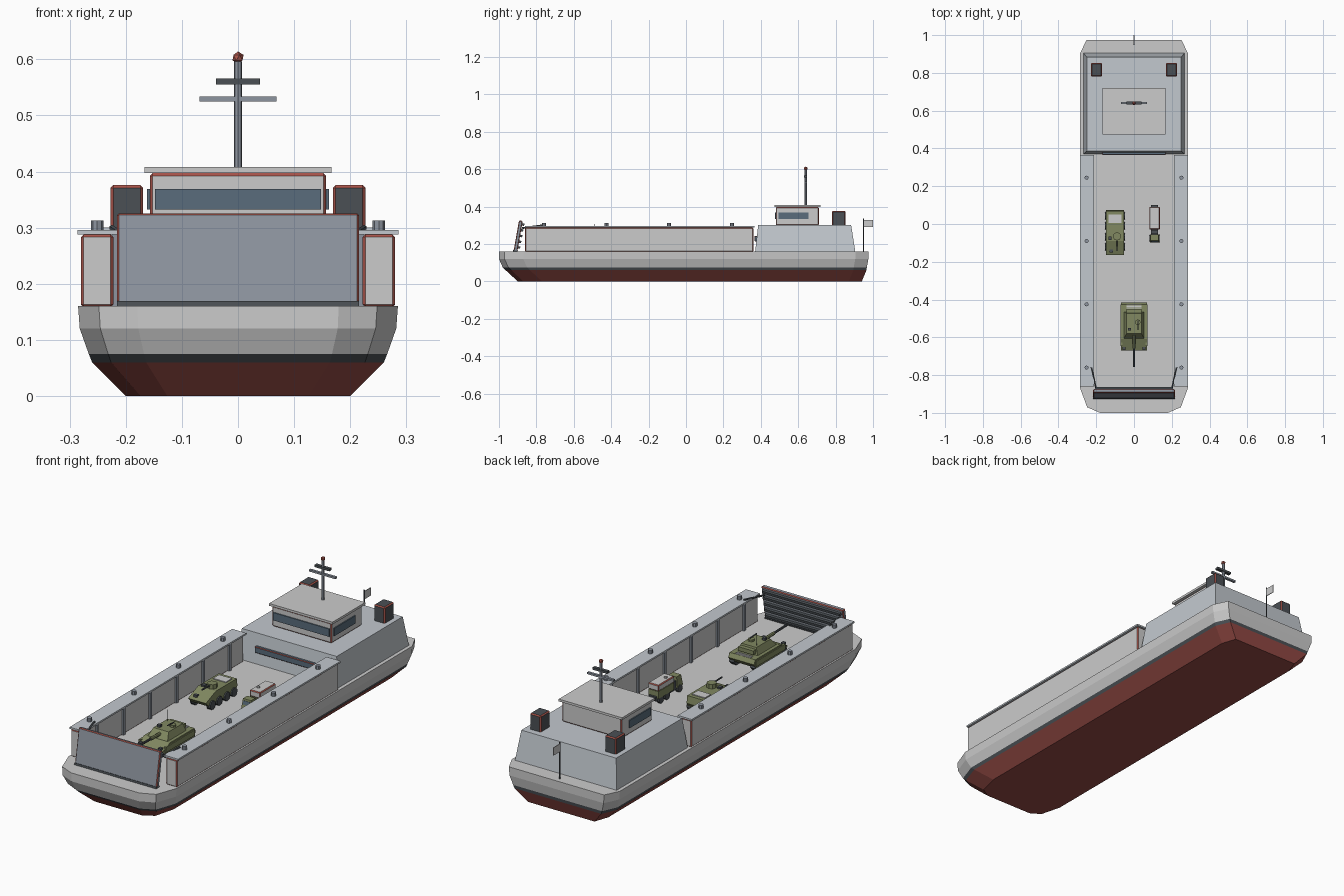
import bpy, bmesh
from math import pi, radians
from mathutils import Vector

if "Cube" in bpy.data.objects:
    bpy.data.objects.remove(bpy.data.objects["Cube"])


def material(name, r, g, b):
    m = bpy.data.materials.new(name)
    m.diffuse_color = (r, g, b, 1)
    m.use_nodes = True
    m.node_tree.nodes["Principled BSDF"].inputs["Base Color"].default_value = m.diffuse_color
    return m


GREY = material("light_grey", .60, .60, .60)
STEEL = material("steel", .54, .58, .62)
SLATE = material("slate", .27, .30, .35)
DARK = material("dark", .07, .08, .09)
GLASS = material("glass", .10, .15, .20)
RED = material("red", .40, .09, .07)
HULL_RED = material("hull_red", .30, .07, .06)
OLIVE = material("olive", .22, .25, .12)


def make(name, verts, faces, mats, bevel=0.0):
    me = bpy.data.meshes.new(name)
    bm = bmesh.new()
    vs = [bm.verts.new(v) for v in verts]
    for f in faces:
        bm.faces.new([vs[i] for i in f])
    bmesh.ops.recalc_face_normals(bm, faces=bm.faces)
    bm.to_mesh(me)
    bm.free()
    ob = bpy.data.objects.new(name, me)
    bpy.context.collection.objects.link(ob)
    for m in mats:
        me.materials.append(m)
    if bevel:
        mod = ob.modifiers.new("edge", 'BEVEL')
        mod.width = bevel
        mod.segments = 1
        mod.material = len(mats) - 1
    return ob


def box(name, x, y, z, mat, edge=None, bevel=0.0, inset=(0, 0, 0)):
    """Box from ranges; inset = top shrink in x, at the front, at the back."""
    ix, f, b = inset
    v = [(x[0], y[0], z[0]), (x[1], y[0], z[0]), (x[1], y[1], z[0]), (x[0], y[1], z[0]),
         (x[0] + ix, y[0] + f, z[1]), (x[1] - ix, y[0] + f, z[1]),
         (x[1] - ix, y[1] - b, z[1]), (x[0] + ix, y[1] - b, z[1])]
    faces = [(0, 1, 2, 3), (4, 5, 6, 7)] + [(i, (i + 1) % 4, (i + 1) % 4 + 4, i + 4) for i in range(4)]
    return make(name, v, faces, [mat, edge] if edge else [mat], bevel)


def prism(name, x, profile, mat):
    """(y, z) profile extruded across x."""
    n = len(profile)
    v = [(xx, y, z) for xx in x for y, z in profile]
    faces = [tuple(range(n)), tuple(range(n, 2 * n))]
    faces += [(i, (i + 1) % n, (i + 1) % n + n, i + n) for i in range(n)]
    return make(name, v, faces, [mat])


def rod(name, a, b, r, mat, sides=8):
    a, b = Vector(a), Vector(b)
    bpy.ops.mesh.primitive_cylinder_add(vertices=sides, radius=r, depth=(b - a).length, location=(a + b) / 2)
    ob = bpy.context.object
    ob.name = name
    ob.rotation_euler = (b - a).to_track_quat('Z', 'Y').to_euler()
    ob.data.materials.append(mat)
    return ob


def wheel(name, x, y, z, r, w):
    return rod(name, (x - w / 2, y, z), (x + w / 2, y, z), r, DARK, 10)


# Hull: stacked plan outlines (z, half width, bow y, stern y)
levels = [(0, .20, -.90, .94), (.06, .26, -.965, .965), (.075, .266, -.98, .967),
          (.12, .282, -1, .975), (.16, .285, -1, .975)]
verts = []
for z, w, bow, stern in levels:
    half = [(w * .63, bow), (w * .87, bow + .03), (w, bow + .13), (w, stern - .07), (w * .88, stern)]
    verts += [(px, py, z) for px, py in half] + [(-px, py, z) for px, py in reversed(half)]
n = 10
faces = [tuple(range(n)), tuple(range(4 * n, 5 * n))]
for k in range(4):
    faces += [(k * n + i, k * n + (i + 1) % n, (k + 1) * n + (i + 1) % n, (k + 1) * n + i) for i in range(n)]
hull = make("hull", verts, faces, [GREY, DARK, HULL_RED])
for p in hull.data.polygons:
    zc = p.center.z
    p.material_index = 2 if zc < .06 else 1 if zc < .076 else 0

# Side walls with caps, ribs, bollards and ramp stays
for s in (-1, 1):
    def span(a, b):
        return sorted((s * a, s * b))
    box("side_wall", span(.222, .28), (-.86, .36), (.158, .288), GREY, RED, .005)
    box("wall_cap", span(.212, .286), (-.86, .365), (.288, .296), STEEL)
    for i in range(6):
        y = -.75 + i * .2
        box("wall_rib", span(.214, .224), (y - .007, y + .007), (.16, .288), SLATE)
    for y in (-.76, -.425, -.09, .245):
        rod("bollard", (s * .251, y, .295), (s * .251, y, .313), .011, SLATE)
    rod("ramp_stay", (s * .20, -.875, .285), (s * .225, -.76, .30), .005, DARK, 6)

# Bow ramp, leaning back, with cross ribs on the inside
ramp_parts = [box("bow_ramp", (-.216, .216), (-.01, .01), (0, .167), SLATE, RED, .004)]
for i in range(5):
    z = .018 + i * .031
    ramp_parts.append(box("ramp_rib", (-.205, .205), (.01, .022), (z, z + .012), DARK))
ramp_parts.append(box("ramp_hinge", (-.216, .216), (-.013, .012), (-.002, .007), DARK))
for ob in ramp_parts:
    ob.location = (0, -.912, .16)
    ob.rotation_euler.x = radians(-10)

# Superstructure and wheelhouse
box("superstructure", (-.268, .268), (.37, .905), (.16, .30), STEEL, inset=(.018, .016, .022))
box("lower_window", (-.17, .17), (.366, .385), (.213, .243), GLASS, RED, .003)
box("wheelhouse", (-.157, .157), (.48, .71), (.30, .397), GREY, RED, .005)
box("wheelhouse_roof", (-.167, .167), (.473, .72), (.397, .408), GREY)
box("front_window", (-.148, .148), (.475, .49), (.332, .369), GLASS)
for s in (-1, 1):
    box("side_window", sorted((s * .15, s * .162)), (.495, .655), (.332, .369), GLASS)
    box("funnel", sorted((s * .169, s * .227)), (.78, .853), (.295, .376), DARK, RED, .005)

# Mast
rod("mast", (0, .64, .405), (0, .64, .596), .007, SLATE)
box("lower_yard", (-.069, .069), (.634, .646), (.525, .534), SLATE)
box("upper_yard", (-.039, .039), (.632, .648), (.555, .566), DARK)
bpy.ops.mesh.primitive_ico_sphere_add(subdivisions=1, radius=.011, location=(0, .64, .603))
bpy.context.object.name = "mast_light"
bpy.context.object.data.materials.append(RED)

# Stern flag
rod("flag_pole", (0, .95, .16), (0, .95, .335), .003, DARK, 6)
box("flag", (-.0015, .0015), (.95, 1.0), (.29, .328), GREY)

# Tank
prism("tank_hull", (-.068, .068), [(-.67, .195), (-.64, .18), (-.43, .18), (-.415, .2), (-.425, .22), (-.61, .22)], OLIVE)
for s in (-1, 1):
    prism("tank_track", sorted((s * .042, s * .068)),
          [(-.665, .185), (-.64, .16), (-.44, .16), (-.42, .18), (-.43, .2), (-.65, .2)], DARK)
    box("track_skirt", sorted((s * .062, s * .072)), (-.645, -.425), (.187, .213), OLIVE)
    box("tank_headlight", sorted((s * .045, s * .06)), (-.668, -.65), (.2, .211), DARK)
box("turret", (-.052, .052), (-.605, -.465), (.22, .253), OLIVE, inset=(.012, .025, .008))
box("turret_bin", (-.04, .04), (-.47, -.45), (.226, .245), OLIVE)
for i in range(3):
    box("engine_louver", (-.04, .04), (-.447 + i * .008, -.442 + i * .008), (.219, .223), GREY)
rod("tank_gun", (0, -.59, .237), (0, -.757, .241), .0055, DARK)
rod("gun_sleeve", (0, -.59, .237), (0, -.66, .2388), .008, OLIVE)
rod("tank_hatch", (.02, -.52, .25), (.02, -.52, .262), .015, OLIVE)
rod("roof_gun", (.02, -.51, .268), (.02, -.56, .270), .003, DARK, 6)
box("tank_sight", (-.032, -.016), (-.565, -.55), (.25, .264), DARK)
rod("antenna", (-.03, -.49, .25), (-.03, -.49, .306), .0012, DARK, 5)

# Eight-wheeled carrier
prism("carrier_hull", (-.148, -.054),
      [(-.165, .205), (-.14, .18), (.06, .18), (.073, .2), (.068, .235), (-.09, .235)], OLIVE)
for y in (-.12, -.067, -.01, .043):
    for x in (-.144, -.058):
        wheel("carrier_wheel", x, y, .181, .021, .02)
box("carrier_rear_hatch", (-.135, -.067), (.005, .05), (.235, .239), GREY)
rod("carrier_turret", (-.09, -.065, .234), (-.09, -.065, .256), .022, OLIVE)
rod("carrier_gun", (-.09, -.075, .25), (-.09, -.142, .252), .004, DARK, 6)
box("carrier_hatch", (-.135, -.118), (-.085, -.065), (.235, .243), DARK)
box("carrier_vision_block", (-.13, -.112), (-.15, -.135), (.205, .222), DARK)

# Truck
box("truck_chassis", (.09, .128), (-.095, .095), (.178, .19), DARK)
for y in (-.075, .02, .065):
    for x in (.09, .128):
        wheel("truck_wheel", x, y, .178, .018, .014)
box("truck_cab", (.084, .134), (-.098, -.055), (.187, .238), OLIVE, inset=(.004, .01, 0))
box("truck_windscreen", (.09, .128), (-.094, -.08), (.213, .23), GLASS, inset=(.002, .003, 0))
box("truck_spare_gear", (.09, .128), (-.052, -.034), (.19, .222), DARK)
box("truck_body", (.082, .136), (-.028, .09), (.19, .225), OLIVE)
box("truck_cover", (.081, .137), (-.029, .091), (.225, .255), GREY, RED, .004)
box("truck_tail_step", (.09, .128), (.09, .1), (.18, .2), DARK)
rod("truck_vent", (.1, .01, .254), (.1, .01, .262), .007, GREY, 6)
